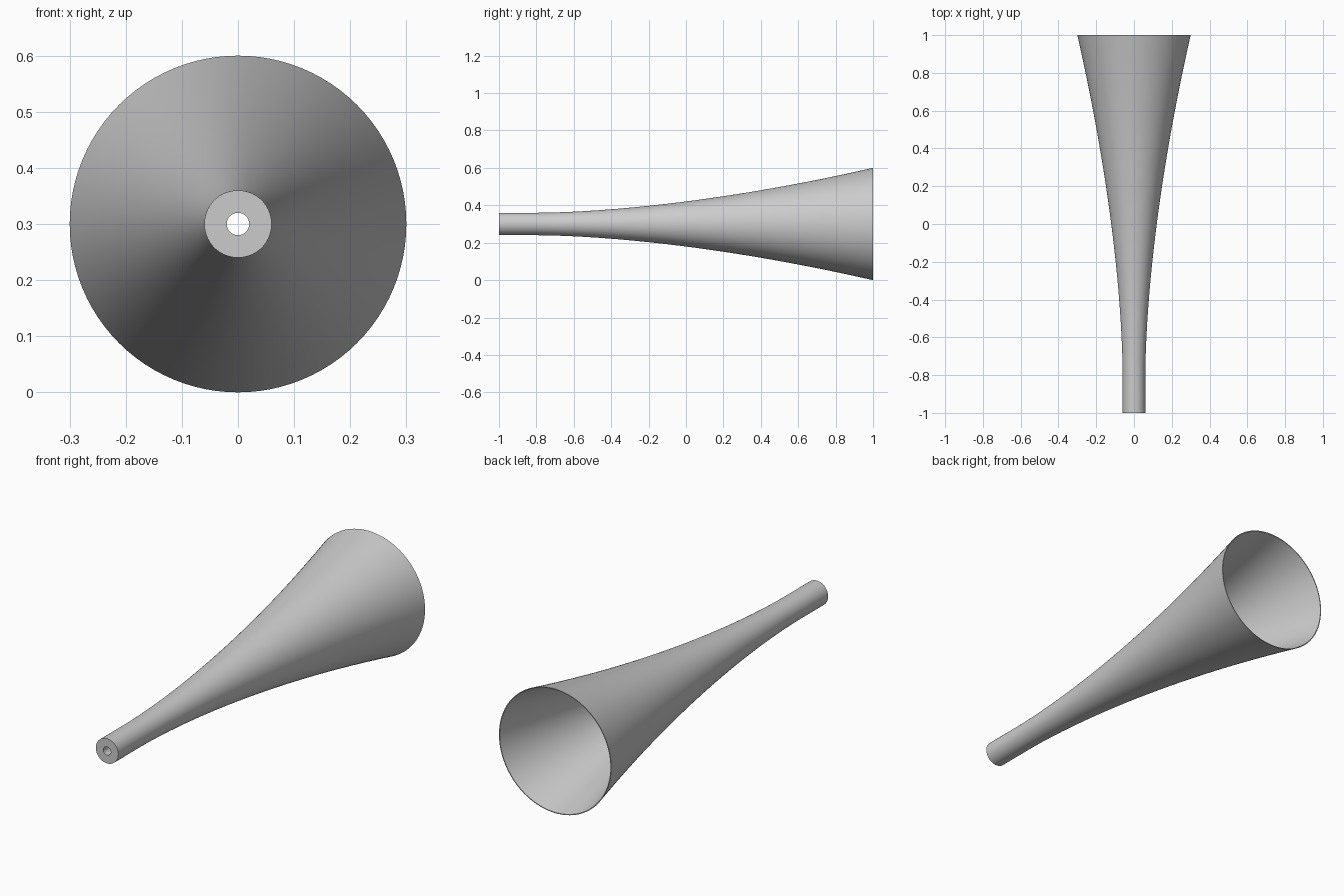
import bpy
import bmesh
from math import cos, sin, pi

cube = bpy.data.objects.get("Cube")
if cube:
    bpy.data.objects.remove(cube, do_unlink=True)

SEGMENTS = 96
STEPS = 32
AXIS_HEIGHT = 0.3
THROAT = -0.8   # where the straight stem ends and the flare begins

metal = bpy.data.materials.new("light grey")
metal.use_nodes = True
grey = (0.6, 0.6, 0.6, 1)
metal.diffuse_color = grey
metal.node_tree.nodes["Principled BSDF"].inputs["Base Color"].default_value = grey


def flare(start_radius, end_radius):
    """Profile of (y, radius): straight stem, then a widening bell."""
    points = [(-1, start_radius)]
    for i in range(STEPS + 1):
        t = i / STEPS
        radius = start_radius + (end_radius - start_radius) * t ** 1.7
        points.append((THROAT + (1 - THROAT) * t, radius))
    return points


# Closed wall section: outer skin forward to the rim, bore back to the stem
profile = flare(0.06, 0.3) + flare(0.02, 0.296)[::-1]

bm = bmesh.new()
rings = []
for y, r in profile:
    rings.append([bm.verts.new((r * cos(2 * pi * k / SEGMENTS), y,
                                AXIS_HEIGHT + r * sin(2 * pi * k / SEGMENTS)))
                  for k in range(SEGMENTS)])
for i, ring in enumerate(rings):
    following = rings[(i + 1) % len(rings)]
    for k in range(SEGMENTS):
        n = (k + 1) % SEGMENTS
        bm.faces.new((ring[k], ring[n], following[n], following[k]))
bmesh.ops.recalc_face_normals(bm, faces=bm.faces)

mesh = bpy.data.meshes.new("horn_body")
bm.to_mesh(mesh)
bm.free()
mesh.materials.append(metal)
horn = bpy.data.objects.new("horn_body", mesh)
bpy.context.collection.objects.link(horn)

# Smooth skin with crisp rim and mouthpiece edges
bpy.ops.object.select_all(action='DESELECT')
horn.select_set(True)
bpy.context.view_layer.objects.active = horn
bpy.ops.object.shade_smooth_by_angle()
